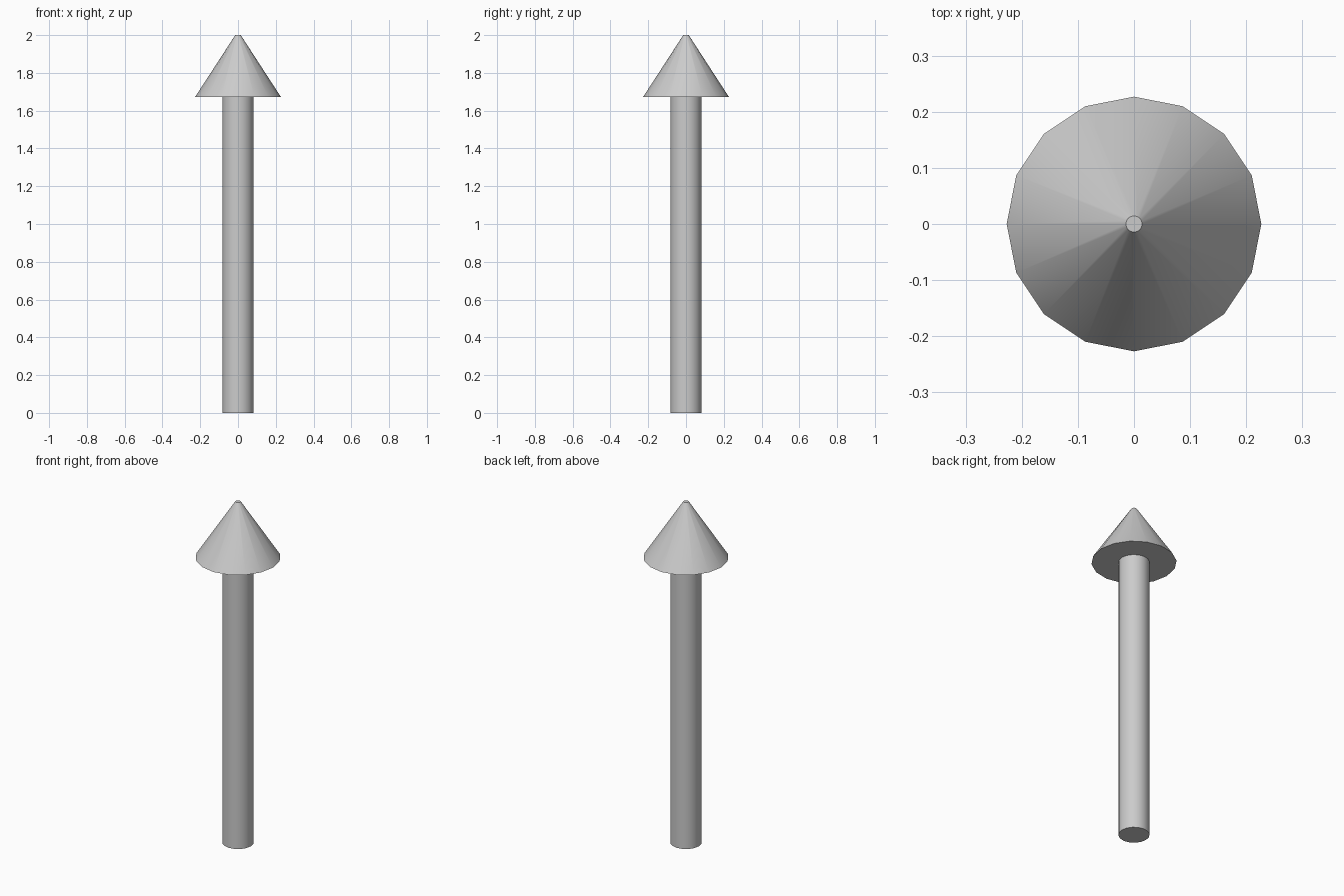
import bpy
import math

if "Cube" in bpy.data.objects:
    bpy.data.objects.remove(bpy.data.objects["Cube"])


def frustum(name, sides, r_bottom, r_top, z0, z1):
    bpy.ops.mesh.primitive_cone_add(vertices=sides, radius1=r_bottom, radius2=r_top,
                                    depth=z1 - z0, location=(0, 0, (z0 + z1) / 2))
    obj = bpy.context.object
    obj.name = name
    bpy.ops.object.shade_smooth_by_angle(angle=math.radians(30))
    return obj


HEAD_BASE = 1.673

# Round shaft
frustum("arrow_shaft", 16, 0.083, 0.083, 0.0, HEAD_BASE)

# Sixteen-sided conical head with a tiny flat tip
frustum("arrow_head", 16, 0.227, 0.0145, HEAD_BASE, 2.0)
